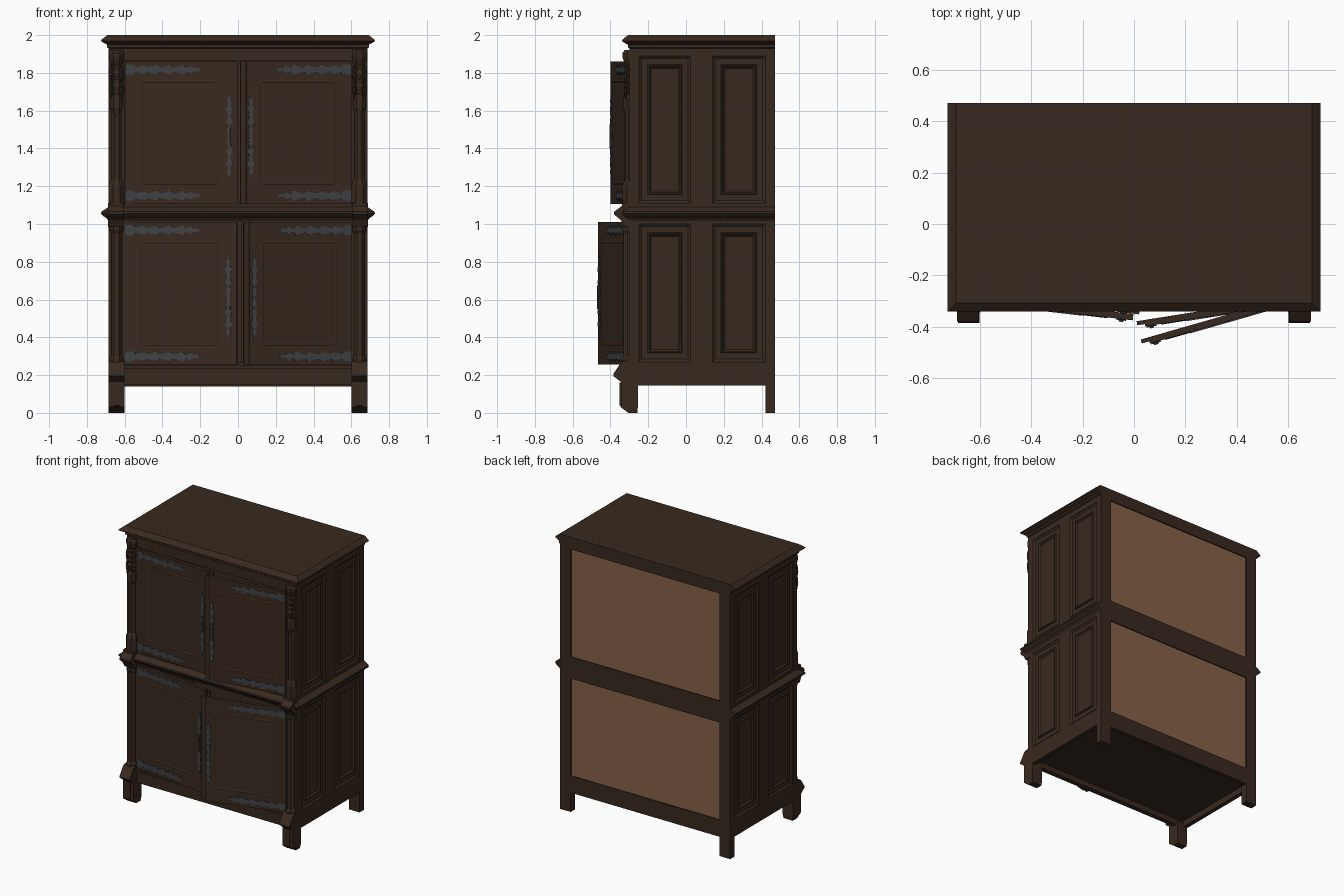
import bpy, bmesh, math
from mathutils import Matrix

if "Cube" in bpy.data.objects:
    bpy.data.objects.remove(bpy.data.objects["Cube"])


def material(name, rgb):
    m = bpy.data.materials.new(name)
    m.diffuse_color = (*rgb, 1)
    m.use_nodes = True
    m.node_tree.nodes["Principled BSDF"].inputs["Base Color"].default_value = m.diffuse_color
    return m


WOOD = material("dark oak", (0.039, 0.0225, 0.0135))
TAN = material("back board brown", (0.235, 0.12, 0.065))
IRON = material("wrought iron", (0.05, 0.053, 0.056))


def finish(name, bm, mat, matrix=None):
    if matrix:
        bm.transform(matrix)
    bmesh.ops.recalc_face_normals(bm, faces=bm.faces[:])
    me = bpy.data.meshes.new(name)
    bm.to_mesh(me)
    bm.free()
    me.materials.append(mat)
    ob = bpy.data.objects.new(name, me)
    bpy.context.collection.objects.link(ob)
    return ob


def stack(bm, loops):
    """Skin equal-length loops of points and cap both ends."""
    rings = [[bm.verts.new(p) for p in lp] for lp in loops]
    n = len(rings[0])
    for a, b in zip(rings, rings[1:]):
        for i in range(n):
            j = (i + 1) % n
            bm.faces.new((a[i], a[j], b[j], b[i]))
    bm.faces.new(rings[0])
    bm.faces.new(rings[-1])


def rect(x0, x1, y0, y1, z):
    return [(x0, y0, z), (x1, y0, z), (x1, y1, z), (x0, y1, z)]


def box(bm, x0, x1, y0, y1, z0, z1):
    stack(bm, [rect(x0, x1, y0, y1, z0), rect(x0, x1, y0, y1, z1)])


def rounded(u0, u1, v0, v1, r, seg=4):
    pts = []
    for k, (cu, cv) in enumerate(((u1 - r, v1 - r), (u0 + r, v1 - r), (u0 + r, v0 + r), (u1 - r, v0 + r))):
        for i in range(seg + 1):
            a = math.pi / 2 * (k + i / seg)
            pts.append((cu + r * math.cos(a), cv + r * math.sin(a)))
    return pts


def slab(name, profile):
    """Full-width moulded slab, flush at the back; profile = (overhang, z)."""
    bm = bmesh.new()
    stack(bm, [rect(-.685 - d, .685 + d, -.30 - d, .47, z) for d, z in profile])
    finish(name, bm, WOOD)


# Cornice and waist moulding
slab("cornice", [(0, 1.93), (.008, 1.935), (.008, 1.95), (.022, 1.957), (.04, 1.968), (.038, 1.975),
                 (.02, 1.99), (.007, 2.0)])
slab("waist_moulding", [(0, 1.015), (.01, 1.03), (.028, 1.042), (.04, 1.055), (.038, 1.065), (.015, 1.08), (0, 1.09)])

# Bottom board, inner back lining and front rails
bm = bmesh.new()
box(bm, -.66, .66, -.28, .45, .19, .25)
finish("bottom_board", bm, WOOD)
bm = bmesh.new()
box(bm, -.65, .65, .43, .444, .25, 1.94)
finish("inner_back_lining", bm, WOOD)
bm = bmesh.new()
box(bm, -.61, .61, -.305, -.27, .15, .235)
box(bm, -.61, .61, -.318, -.27, .235, .25)
box(bm, -.61, .61, -.30, -.27, 1.01, 1.105)
box(bm, -.61, .61, -.30, -.27, 1.862, 1.94)
finish("front_rails", bm, WOOD)

PANEL_Y = ((-.25, .025), (.14, .42))
PANEL_Z = ((.27, 1.0), (1.11, 1.89))

for s, side in ((-1, "left"), (1, "right")):
    flip = Matrix.Diagonal((s, 1, 1, 1))

    # Side frame of stiles and rails
    bm = bmesh.new()
    for y0, y1 in ((-.30, -.25), (.025, .14), (.42, .47)):
        box(bm, .655, .685, y0, y1, .145, 1.94)
    for z0, z1 in ((.145, .27), (1.0, 1.11), (1.89, 1.94)):
        for y0, y1 in PANEL_Y:
            box(bm, .655, .685, y0, y1, z0, z1)
    box(bm, .60, .685, -.30, -.27, .15, 1.94)
    finish(side + "_side_frame", bm, WOOD, flip)

    # Raised and fielded side panels
    bm = bmesh.new()
    for y0, y1 in PANEL_Y:
        for z0, z1 in PANEL_Z:
            stack(bm, [[(x, y0 + i, z0 + i), (x, y1 - i, z0 + i), (x, y1 - i, z1 - i), (x, y0 + i, z1 - i)]
                       for i, x in ((0, .65), (0, .683), (.014, .673), (.046, .673), (.05, .682), (.056, .682),
                                    (.066, .671), (.07, .671))])
    finish(side + "_side_panels", bm, WOOD, flip)

    # Legs
    bm = bmesh.new()
    stack(bm, [rect(.605, .68, -.305, -.258, 0), rect(.60, .685, -.345, -.255, .03), rect(.60, .685, -.345, -.255, .17)])
    stack(bm, [rect(.625, .66, -.33, -.30, .02), rect(.625, .66, -.352, -.30, .04), rect(.625, .66, -.352, -.30, .16)])
    finish(side + "_front_leg", bm, WOOD, flip)
    bm = bmesh.new()
    box(bm, .60, .685, .42, .47, 0, .16)
    finish(side + "_back_leg", bm, WOOD, flip)

    # Flared corner brackets at the base and the waist
    bm = bmesh.new()
    stack(bm, [rect(.602, .685, y, -.28, z) for y, z in
               ((-.30, .14), (-.345, .165), (-.385, .195), (-.385, .205), (-.345, .265), (-.33, .275))])
    stack(bm, [rect(.605, .688, y, -.28, z) for y, z in
               ((-.325, .985), (-.345, 1.02), (-.38, 1.05), (-.38, 1.065), (-.34, 1.095), (-.34, 1.11))])
    finish(side + "_corner_brackets", bm, WOOD, flip)

    # Chamfered corner posts
    def post(bm, sections):
        outline = ((-1, 0), (-1, .4), (-.45, 1), (.45, 1), (1, .4), (1, 0))
        stack(bm, [[(.643 + u * w, -.295 - v * d, z) for u, v in outline] for w, d, z in sections])

    bm = bmesh.new()
    post(bm, [(.036, .045, .265), (.036, .045, .285), (.028, .036, .30), (.028, .036, .95), (.036, .045, .965),
              (.036, .045, .99)])
    post(bm, [(.042, .042, 1.10), (.042, .042, 1.20), (.036, .036, 1.22), (.026, .026, 1.235), (.026, .026, 1.90)])
    finish(side + "_corner_posts", bm, WOOD, flip)

    # Carved tiers hanging on the upper post, ending in a point
    bm = bmesh.new()
    post(bm, [(.022, .02, 1.83), (.036, .034, 1.86), (.04, .042, 1.885), (.04, .042, 1.905), (.034, .03, 1.92)])
    for z, w in ((1.835, .036), (1.765, .038)):
        post(bm, [(w * .5, .022, z - .075), (w, .034, z - .035), (w * .7, .03, z - .02), (w, .034, z),
                  (w * .5, .022, z + .012)])
    post(bm, [(.003, .022, 1.545), (.034, .036, 1.615), (.034, .036, 1.67), (.024, .03, 1.685), (.034, .034, 1.70)])
    for u in (-.028, .028):
        for z in (1.80, 1.72):
            stack(bm, [[(.643 + u + a * w, -.318 + b * w, zz) for a, b in ((-1, 0), (0, -1), (1, 0), (0, 1))]
                       for w, zz in ((.002, z - .06), (.011, z - .01), (.007, z), (.011, z + .01), (.003, z + .04))])
    finish(side + "_carved_pendant", bm, WOOD, flip)

# Back frame and boards
bm = bmesh.new()
for x in (-.685, .60):
    box(bm, x, x + .085, .44, .47, .14, 1.94)
for z0, z1 in ((.14, .262), (.972, 1.128), (1.912, 1.94)):
    box(bm, -.60, .60, .44, .47, z0, z1)
finish("back_frame", bm, WOOD)
for name, z0, z1 in (("lower_back_board", .25, .98), ("upper_back_board", 1.12, 1.92)):
    bm = bmesh.new()
    box(bm, -.61, .61, .448, .462, z0, z1)
    finish(name, bm, TAN)

# Half outlines of the iron plates: (length, half width)
STRAP = ((.004, .022), (.02, .028), (.05, .026), (.062, .012), (.085, .02), (.11, .022), (.12, .012), (.15, .018),
         (.17, .027), (.19, .012), (.22, .016), (.24, .028), (.262, .01), (.29, .017), (.31, .028), (.33, .009),
         (.355, .02), (.375, .008), (.39, .011), (.405, .002))
PULL = ((0, .007), (.04, .013), (.055, .006), (.08, .018), (.10, .008), (.13, .012), (.15, .019), (.165, .006),
        (.19, .013), (.205, .004), (.225, .001))


def plate(bm, pts, y0=-.022, y1=-.030):
    stack(bm, [[(u, y, z) for u, z in pts] for y in (y0, y1)])


# Four doors standing ajar: side, opening angle, bottom, top
for s, ang, z0, z1, name in ((-1, 3.5, 1.107, 1.86, "upper_left"), (1, 9, 1.107, 1.86, "upper_right"),
                             (-1, 6.7, .255, 1.01, "lower_left"), (1, 16, .255, 1.01, "lower_right")):
    mtx = (Matrix.Translation((s * .6, -.28 if s < 0 else -.285, 0)) @ Matrix.Rotation(s * math.radians(ang), 4, 'Z')
           @ Matrix.Diagonal((-s, 1, 1, 1)))
    width = .602 if s < 0 else .567

    # Door leaf with rounded bead around the panel, and a closing lip on the right leaf
    bm = bmesh.new()
    box(bm, .003, width, -.025, 0, z0, z1)
    if s > 0:
        box(bm, width - .01, .597, -.016, 0, z0, z1)
    else:
        box(bm, width - .04, width + .022, .001, .012, z0 + .01, z1 - .01)
    stack(bm, [[(u, y, v) for u, v in rounded(.085 + i, .505 - i, z0 + .1 + i, z1 - .1 - i, .025 - i)]
               for i, y in ((0, -.02), (0, -.0255), (.004, -.028), (.009, -.028), (.013, -.0255))])
    finish(name + "_door", bm, WOOD, mtx)

    # Ornate strap hinges
    bm = bmesh.new()
    for zc in (z0 + .043, z1 - .043):
        plate(bm, [(u, zc + h) for u, h in STRAP] + [(u, zc - h) for u, h in reversed(STRAP)])
    finish(name + "_strap_hinges", bm, IRON, mtx)

    # Ornate pull plate with a small drop handle
    uc, zc = (.557 if s < 0 else .543), (z0 + z1) / 2 - .02
    half = [(h, t) for t, h in reversed(PULL)]
    right = [(uc + h, zc + t) for h, t in half] + [(uc + h, zc - t) for h, t in reversed(half[:-1])]
    bm = bmesh.new()
    plate(bm, right + [(2 * uc - u, z) for u, z in reversed(right)])
    for dz, r in ((.055, .009), (-.055, .009)):
        plate(bm, rounded(uc - r, uc + r, zc + dz - r, zc + dz + r, r * .9, 2), -.026, -.035)
    plate(bm, rounded(uc - .005, uc + .005, zc - .055, zc + .055, .0045, 2), -.029, -.036)
    finish(name + "_pull", bm, IRON, mtx)
